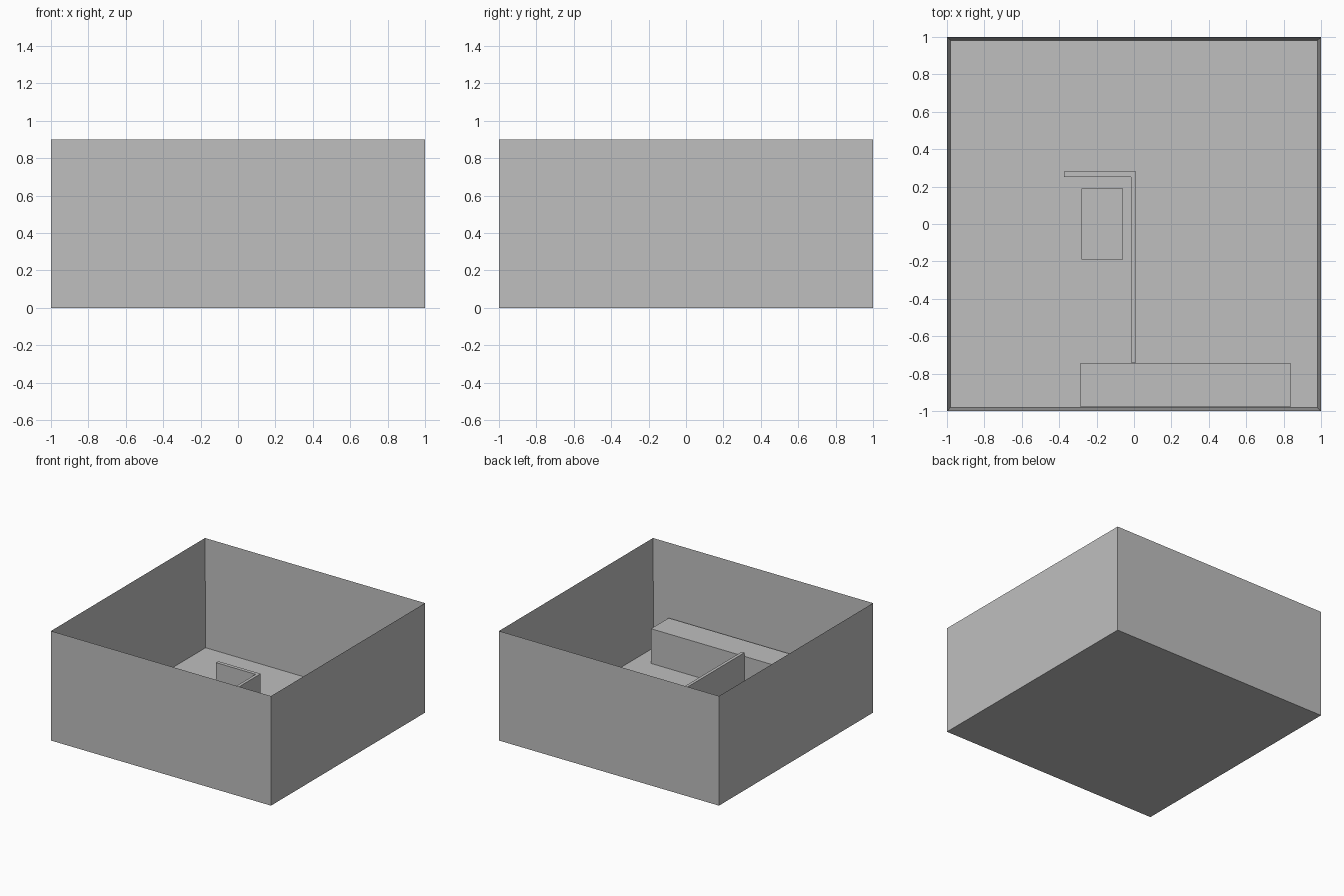
import bpy
import bmesh

cube = bpy.data.objects.get("Cube")
if cube:
    bpy.data.objects.remove(cube, do_unlink=True)

grey = bpy.data.materials.new("plain_grey")
grey.use_nodes = True
grey.diffuse_color = (0.52, 0.52, 0.52, 1)
grey.node_tree.nodes["Principled BSDF"].inputs["Base Color"].default_value = (0.52, 0.52, 0.52, 1)

WALL = 0.025      # thickness of the outer walls
FLOOR = 0.01      # top of the floor slab
INNER = 1 - WALL  # inside face of the outer walls


def finish(name, bm):
    bmesh.ops.recalc_face_normals(bm, faces=bm.faces)
    mesh = bpy.data.meshes.new(name)
    bm.to_mesh(mesh)
    bm.free()
    mesh.materials.append(grey)
    obj = bpy.data.objects.new(name, mesh)
    bpy.context.collection.objects.link(obj)
    return obj


def prism(name, outline, bottom, top):
    """Extrude a flat outline upwards into a solid."""
    bm = bmesh.new()
    face = bm.faces.new([bm.verts.new((x, y, bottom)) for x, y in outline])
    up = bmesh.ops.extrude_face_region(bm, geom=[face], use_keep_orig=True)
    verts = [g for g in up["geom"] if isinstance(g, bmesh.types.BMVert)]
    bmesh.ops.translate(bm, verts=verts, vec=(0, 0, top - bottom))
    return finish(name, bm)


def rect(x0, x1, y0, y1):
    return [(x0, y0), (x1, y0), (x1, y1), (x0, y1)]


# Room shell: a block with its top face inset and pushed down to the floor
bm = bmesh.new()
bmesh.ops.create_cube(bm, size=2)
for v in bm.verts:
    v.co.z = 0.9 if v.co.z > 0 else 0
bm.normal_update()
lid = max(bm.faces, key=lambda f: f.calc_center_median().z)
bmesh.ops.inset_region(bm, faces=[lid], thickness=WALL)
for v in lid.verts:
    v.co.z = FLOOR
finish("room_shell", bm)

# Low L-shaped partition in the middle of the room
prism("partition_wall",
      [(-0.015, -0.74), (0.01, -0.74), (0.01, 0.28), (-0.375, 0.28),
       (-0.375, 0.25), (-0.015, 0.25)], FLOOR, 0.33)

# Counter along the front wall
prism("counter", rect(-0.29, 0.84, -INNER, -0.745), FLOOR, 0.295)

# Low table beside the partition
prism("low_table", rect(-0.28, -0.06, -0.19, 0.19), FLOOR, 0.15)
